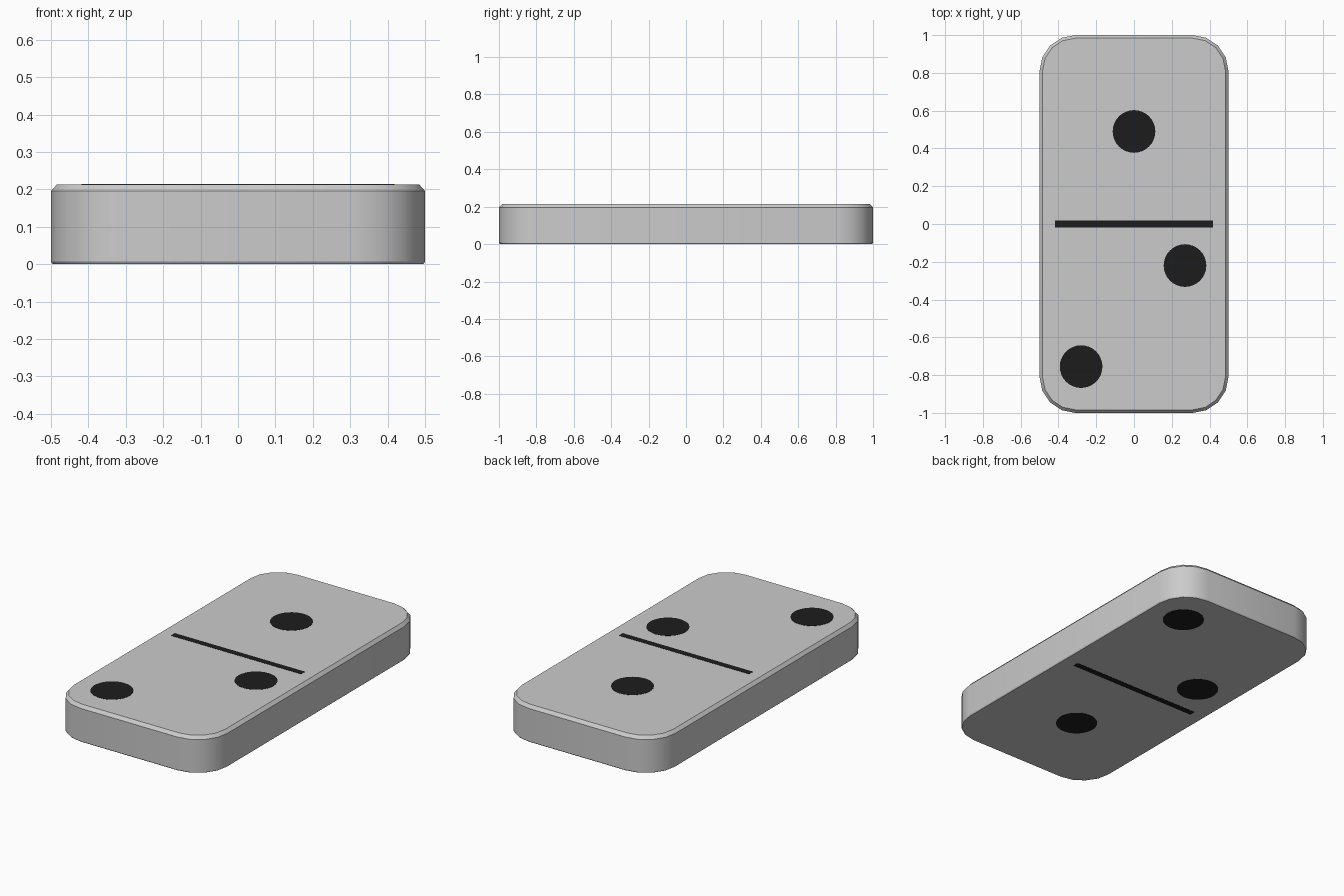
import bpy, bmesh, math

if "Cube" in bpy.data.objects:
    bpy.data.objects.remove(bpy.data.objects["Cube"])

HEIGHT, RADIUS, SEGMENTS = 0.2125, 0.19, 4
DARK = bpy.data.materials.new("dark_inlay")
DARK.diffuse_color = (0.012, 0.012, 0.012, 1)
DARK.use_nodes = True
DARK.node_tree.nodes["Principled BSDF"].inputs["Base Color"].default_value = DARK.diffuse_color


def make_object(name, bm, material=None):
    bmesh.ops.recalc_face_normals(bm, faces=bm.faces)
    mesh = bpy.data.meshes.new(name)
    bm.to_mesh(mesh)
    bm.free()
    obj = bpy.data.objects.new(name, mesh)
    bpy.context.collection.objects.link(obj)
    if material:
        mesh.materials.append(material)
    return obj


def rounded_outline(inset):
    """Rounded rectangle, 1 x 2 units, drawn in by the inset."""
    points = []
    for corner, (sx, sy) in enumerate([(1, 1), (-1, 1), (-1, -1), (1, -1)]):
        for i in range(SEGMENTS + 1):
            a = math.pi / 2 * (corner + i / SEGMENTS)
            points.append((sx * (0.5 - RADIUS) + (RADIUS - inset) * math.cos(a),
                           sy * (1.0 - RADIUS) + (RADIUS - inset) * math.sin(a)))
    return points


# Tile body: stacked outlines with a chamfered top and a slightly eased base
bm = bmesh.new()
levels = [(0.0, 0.004), (0.006, 0.0), (HEIGHT - 0.018, 0.0), (HEIGHT, 0.016)]
rings = [[bm.verts.new((x, y, z)) for x, y in rounded_outline(inset)]
         for z, inset in levels]
for low, high in zip(rings, rings[1:]):
    for i in range(len(low)):
        j = (i + 1) % len(low)
        bm.faces.new((low[i], low[j], high[j], high[i]))
bm.faces.new(rings[0])
bm.faces.new(rings[-1])
body = make_object("tile_body", bm)
bpy.context.view_layer.objects.active = body
body.select_set(True)
bpy.ops.object.shade_smooth_by_angle(angle=math.radians(30))
body.select_set(False)


# Inlays sit flush in both faces; the underside is turned half way round
def add_inlay(name, x, y, side, bar=False):
    bm = bmesh.new()
    depth = 0.004
    if bar:
        bmesh.ops.create_cube(bm, size=1)
        bmesh.ops.scale(bm, vec=(0.836, 0.036, depth), verts=bm.verts)
    else:
        bmesh.ops.create_cone(bm, cap_ends=True, segments=32, radius1=0.113,
                              radius2=0.113, depth=depth)
    obj = make_object(name, bm, DARK)
    z = HEIGHT - 0.001 if side > 0 else 0.001
    obj.location = (side * x, side * y, z)


PIPS = [(0.0, 0.49), (0.27, -0.22), (-0.28, -0.755)]
for label, side in (("top", 1), ("bottom", -1)):
    add_inlay(f"{label}_divider", 0, 0, side, bar=True)
    for n, (x, y) in enumerate(PIPS, 1):
        add_inlay(f"{label}_pip_{n}", x, y, side)

# Rest the lowest inlays on the ground
for obj in bpy.data.objects:
    obj.location.z += 0.001
